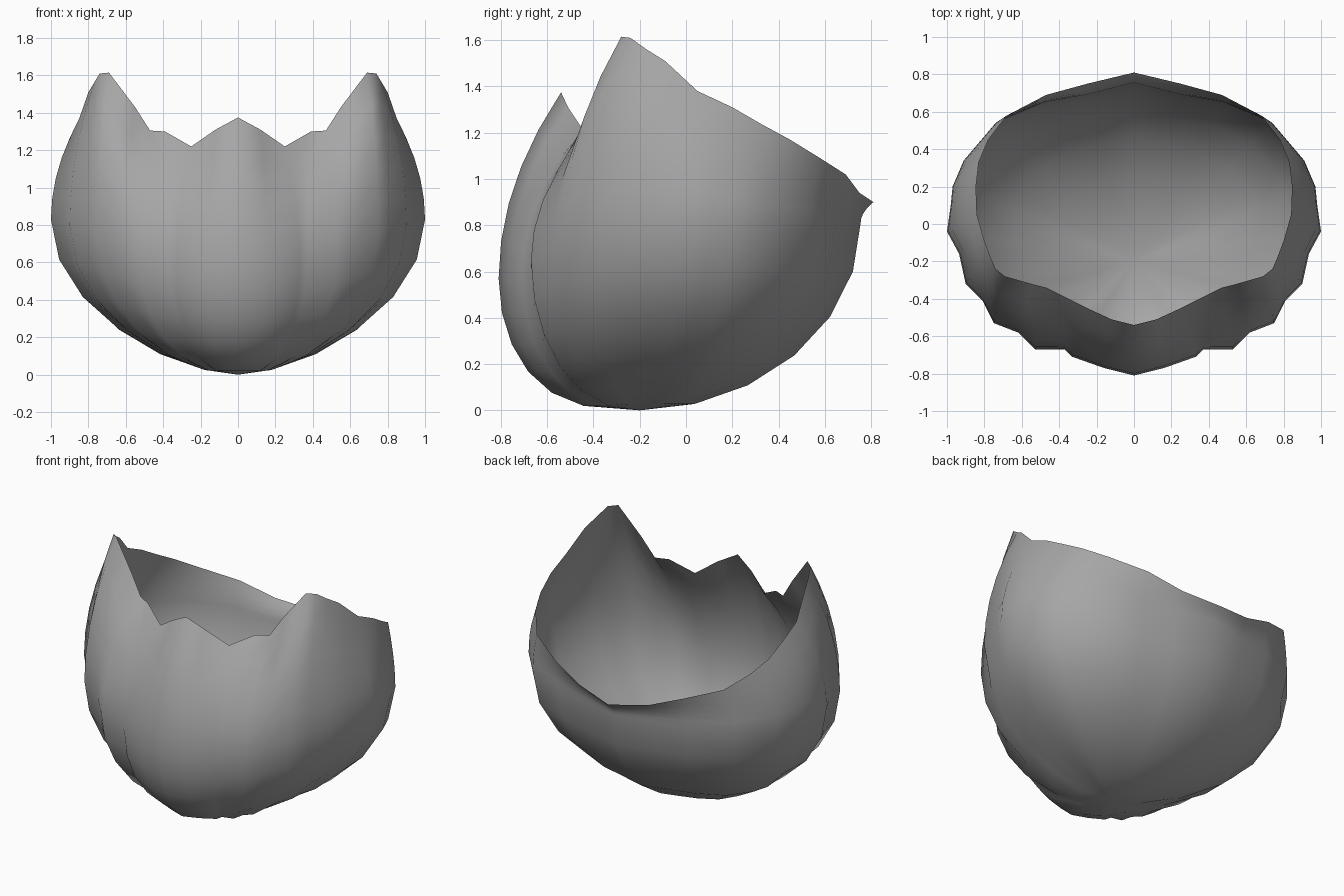
import bpy, bmesh, math
from mathutils import Vector

if "Cube" in bpy.data.objects:
    bpy.data.objects.remove(bpy.data.objects["Cube"])

# Half of the petal meridians, front centre to back centre:
# widest point x, y, z | rim point x, y, z | fullness of the lower curve
MERIDIANS = [
    (0.00, -0.81, 0.57, 0.00, -0.54, 1.375, 0.68),
    (0.16, -0.77, 0.57, 0.12, -0.51, 1.31, 0.72),
    (0.33, -0.71, 0.58, 0.25, -0.45, 1.22, 0.78),
    (0.37, -0.67, 0.60, 0.39, -0.38, 1.30, 0.85),
    (0.53, -0.67, 0.65, 0.47, -0.34, 1.305, 0.90),
    (0.62, -0.58, 0.70, 0.55, -0.32, 1.43, 1.00),
    (0.75, -0.53, 0.75, 0.69, -0.28, 1.615, 1.05),
    (0.81, -0.41, 0.78, 0.74, -0.24, 1.61, 1.15),
    (0.90, -0.32, 0.80, 0.77, -0.17, 1.56, 1.22),
    (0.935, -0.16, 0.81, 0.80, -0.09, 1.51, 1.28),
    (1.00, -0.04, 0.83, 0.84, 0.05, 1.38, 1.30),
    (0.98, 0.10, 0.82, 0.845, 0.20, 1.31, 1.28),
    (0.97, 0.20, 0.82, 0.83, 0.33, 1.235, 1.22),
    (0.91, 0.34, 0.82, 0.78, 0.45, 1.17, 1.17),
    (0.74, 0.54, 0.82, 0.68, 0.58, 1.09, 1.12),
    (0.48, 0.65, 0.82, 0.47, 0.69, 1.02, 1.08),
    (0.25, 0.69, 0.81, 0.25, 0.75, 0.94, 1.04),
    (0.00, 0.755, 0.81, 0.00, 0.81, 0.90, 1.03),
]
BASE = Vector((0, -0.2, 0))
LOWER, UPPER = 6, 5


def meridian(m):
    """Points climbing from the base, out to the widest point, up to the rim."""
    wide, rim, power = Vector(m[0:3]), Vector(m[3:6]), m[6]
    pts = []
    for i in range(1, LOWER + 1):
        a = math.pi / 2 * i / LOWER
        p = BASE.lerp(wide, math.sin(a) ** power)
        p.z = wide.z * (1 - math.cos(a))
        pts.append(p)
    for i in range(1, UPPER + 1):
        h = i / UPPER
        p = wide.lerp(rim, h ** 2)
        p.z = wide.z + (rim.z - wide.z) * h
        pts.append(p)
    return pts


# Petal cup: open shell, right half mirrored to the left
bm = bmesh.new()
bottom = bm.verts.new(BASE)
columns = [[bm.verts.new(p) for p in meridian(m)] for m in MERIDIANS]
for a, b in zip(columns, columns[1:]):
    bm.faces.new((bottom, b[0], a[0]))
    for i in range(len(a) - 1):
        bm.faces.new((a[i], b[i], b[i + 1], a[i + 1]))
mesh = bpy.data.meshes.new("petal_cup")
bm.to_mesh(mesh)
bm.free()
cup = bpy.data.objects.new("petal_cup", mesh)
bpy.context.collection.objects.link(cup)
mirror = cup.modifiers.new("Mirror", 'MIRROR')
mirror.use_clip = True

# Dark grey petals
grey = bpy.data.materials.new("dark_grey")
grey.diffuse_color = (0.38, 0.38, 0.38, 1)
grey.use_nodes = True
grey.node_tree.nodes["Principled BSDF"].inputs["Base Color"].default_value = grey.diffuse_color
mesh.materials.append(grey)

# Smooth petals
bpy.context.view_layer.objects.active = cup
cup.select_set(True)
bpy.ops.object.modifier_apply(modifier="Mirror")
bpy.ops.object.shade_smooth_by_angle(angle=math.radians(60))
